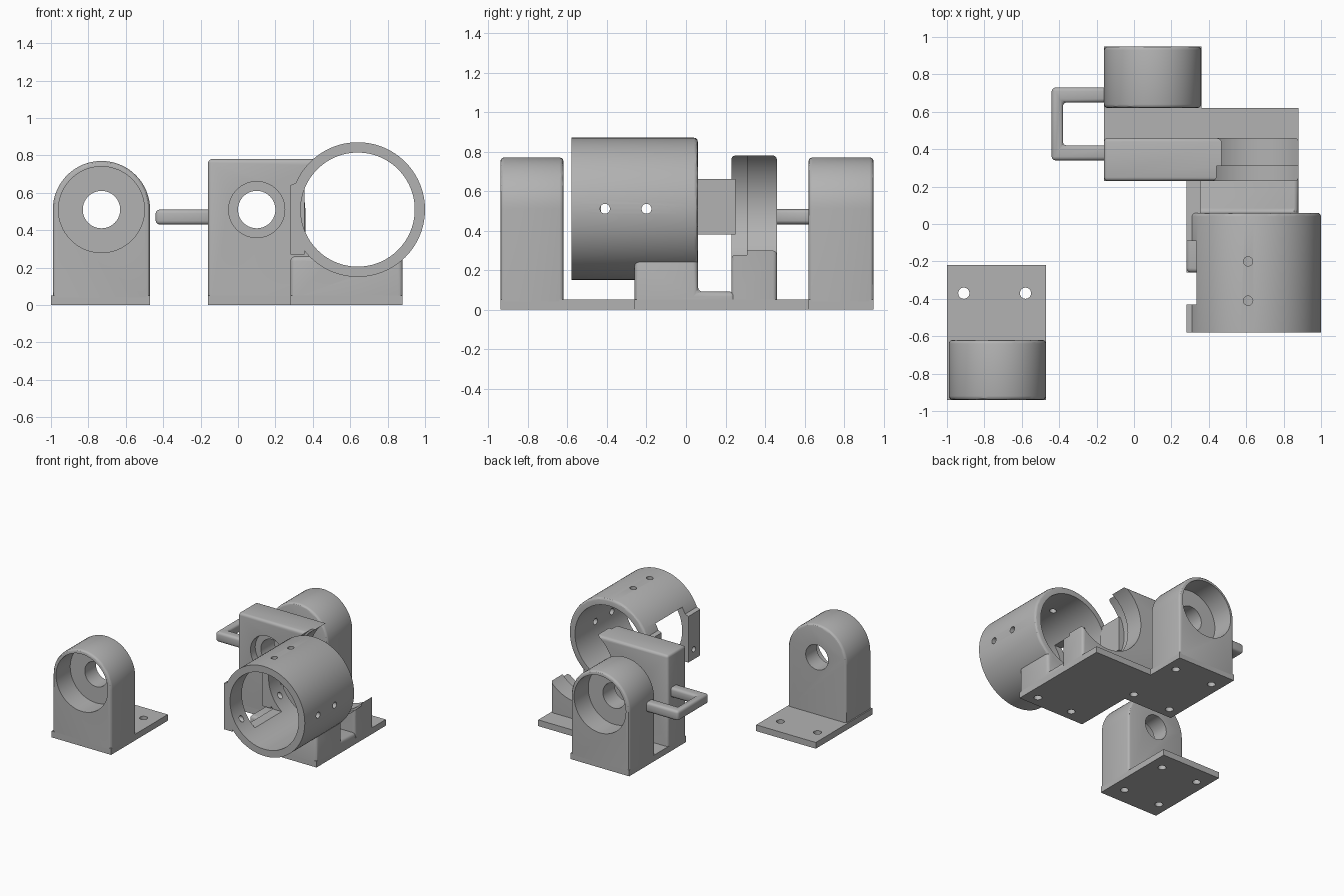
import bpy, bmesh, math
from mathutils import Vector

if "Cube" in bpy.data.objects:
    bpy.data.objects.remove(bpy.data.objects["Cube"], do_unlink=True)

GREY = bpy.data.materials.new("matte grey")
GREY.use_nodes = True
GREY.diffuse_color = (0.45, 0.45, 0.45, 1)
GREY.node_tree.nodes["Principled BSDF"].inputs["Base Color"].default_value = (0.45, 0.45, 0.45, 1)

ORDER = {"x": lambda p, t: (t, p[0], p[1]),
         "y": lambda p, t: (p[0], t, p[1]),
         "z": lambda p, t: (p[0], p[1], t)}


def prism(name, pts, axis, lo, hi, bevel=0, keep=lambda c: c.z > 0.055):
    """Extrude a flat outline along an axis and round its sharp edges."""
    bm = bmesh.new()
    verts = [bm.verts.new(ORDER[axis](p, lo)) for p in pts]
    face = bm.faces.new(verts)
    ext = bmesh.ops.extrude_face_region(bm, geom=[face])["geom"]
    shift = Vector(ORDER[axis]((0, 0), hi - lo))
    bmesh.ops.translate(bm, vec=shift, verts=[g for g in ext if isinstance(g, bmesh.types.BMVert)])
    bmesh.ops.recalc_face_normals(bm, faces=bm.faces)
    if bevel:
        edges = [e for e in bm.edges if e.calc_face_angle(0) > 0.6
                 and keep((e.verts[0].co + e.verts[1].co) / 2)]
        bmesh.ops.bevel(bm, geom=edges, offset=bevel, segments=3, profile=0.5, affect="EDGES")
        bmesh.ops.recalc_face_normals(bm, faces=bm.faces)
    mesh = bpy.data.meshes.new(name)
    bm.to_mesh(mesh)
    bm.free()
    mesh.materials.append(GREY)
    ob = bpy.data.objects.new(name, mesh)
    bpy.context.collection.objects.link(ob)
    return ob


def rect(a0, a1, b0, b1):
    return [(a0, b0), (a1, b0), (a1, b1), (a0, b1)]


def circle(a, b, r, n=64):
    return [(a + r * math.cos(math.tau * i / n), b + r * math.sin(math.tau * i / n)) for i in range(n)]


def activate(ob):
    bpy.ops.object.select_all(action="DESELECT")
    ob.select_set(True)
    bpy.context.view_layer.objects.active = ob


def cut(ob, pts, axis, lo, hi):
    tool = prism("cutter", pts, axis, lo, hi)
    mod = ob.modifiers.new("cut", "BOOLEAN")
    mod.operation, mod.solver, mod.object = "DIFFERENCE", "EXACT", tool
    activate(ob)
    bpy.ops.object.modifier_apply(modifier=mod.name)
    bpy.data.objects.remove(tool, do_unlink=True)


AXIS_Z = 0.51
parts = []


# Arched bearing blocks, each with a deep seat and a smaller through hole
def bearing_block(name, x, y0, y1, seat):
    r = 0.26
    arch = [(x + r * math.cos(math.pi * i / 32), AXIS_Z + r * math.sin(math.pi * i / 32)) for i in range(33)]
    ob = prism(name, [(x - r, 0.04), (x + r, 0.04)] + arch, "y", y0, y1, 0.02)
    cut(ob, circle(x, AXIS_Z, 0.10), "y", y0 - 0.1, y1 + 0.1)
    cut(ob, circle(x, AXIS_Z, 0.23), "y", *seat)
    parts.append(ob)


bearing_block("loose_bearing_block", -0.73, -0.94, -0.62, (-1, -0.76))
bearing_block("rear_bearing_block", 0.10, 0.62, 0.95, (0.77, 1))

# Base plates with screw holes
loose_plate = prism("loose_base_plate", rect(-1, -0.47, -0.94, -0.22), "z", 0, 0.05)
for x in (-0.91, -0.58):
    for y in (-0.37, -0.8):
        cut(loose_plate, circle(x, y, 0.03, 24), "z", -0.1, 0.1)

outline = [(-0.16, 0.95), (0.36, 0.95), (0.36, 0.62), (0.88, 0.62),
           (0.88, -0.26), (0.28, -0.26), (0.28, 0.23), (-0.16, 0.23)]
main_plate = prism("main_base_plate", outline, "z", 0, 0.05)
for x, y in [(0.78, -0.17), (0.46, -0.17), (0.27, 0.32), (-0.07, 0.32), (-0.07, 0.8), (0.27, 0.8)]:
    cut(main_plate, circle(x, y, 0.03, 24), "z", -0.1, 0.1)
parts += [loose_plate, main_plate]

# Upright wall with a shaft hole and a large concave clearance
wall = prism("upright_wall", [(-0.16, 0.04), (0.88, 0.04), (0.88, 0.36), (0.64, AXIS_Z), (0.5, 0.78), (-0.16, 0.78)],
             "y", 0.23, 0.46, 0.02)
cut(wall, circle(0.64, AXIS_Z, 0.32, 96), "y", 0.1, 0.6)
cut(wall, circle(0.64, AXIS_Z, 0.335, 96), "y", 0.1, 0.31)
cut(wall, circle(0.10, AXIS_Z, 0.10), "y", 0.1, 0.6)
cut(wall, circle(0.10, AXIS_Z, 0.15), "y", 0.1, 0.29)
parts.append(wall)

# Saddle under the tube, stepping down to a filleted floor
saddle = prism("tube_saddle", [(-0.26, 0.04), (-0.26, 0.26), (0.06, 0.26), (0.06, 0.09), (0.25, 0.09), (0.25, 0.04)],
               "x", 0.28, 0.88, 0.025)
cut(saddle, circle(0.64, AXIS_Z, 0.33, 96), "y", -0.7, 0.2)
parts.append(saddle)

# Open tube with a side window and radial screw holes
tube = prism("motor_tube", circle(0.64, AXIS_Z, 0.36, 96), "y", -0.58, 0.06, 0.02, lambda c: c.y > 0)
cut(tube, circle(0.64, AXIS_Z, 0.305, 96), "y", -0.7, 0.2)
cut(tube, rect(0.2, 0.5, -0.43, -0.09), "z", 0.27, 0.70)
for y in (-0.41, -0.2):
    cut(tube, circle(0.61, y, 0.025, 24), "z", 0.7, 1)
    cut(tube, circle(y, AXIS_Z, 0.025, 24), "x", 0.8, 1.1)
parts.append(tube)

# Side pads that carry the tube window
for name, y0, y1, z0, hole in (("front_side_pad", -0.58, -0.43, 0.27, -0.5),
                               ("rear_side_pad", -0.09, 0.06, 0.27, -0.01),
                               ("side_strut", 0.04, 0.25, 0.38, None)):
    pad = prism(name, [(0.28, z0), (0.355, z0), (0.355, 0.66), (0.33, 0.66), (0.28, 0.64)], "y", y0, y1)
    if hole is not None:
        cut(pad, circle(hole, 0.35, 0.022, 24), "x", 0.1, 0.5)
        cut(tube, circle(hole, 0.35, 0.022, 24), "x", 0.1, 0.5)
        cut(pad, circle(0.64, AXIS_Z, 0.31, 96), "y", y0 - 0.1, y1 + 0.1)
    parts.append(pad)

# Looped side handle bridging the wall and the rear block
handle = [(-0.14, 0.34), (-0.44, 0.34), (-0.44, 0.73), (-0.14, 0.73),
          (-0.14, 0.65), (-0.38, 0.65), (-0.38, 0.42), (-0.14, 0.42)]
parts.append(prism("side_handle", handle, "z", 0.43, 0.51, 0.02))

for ob in parts:
    activate(ob)
    bpy.ops.object.shade_smooth_by_angle(angle=math.radians(30))
